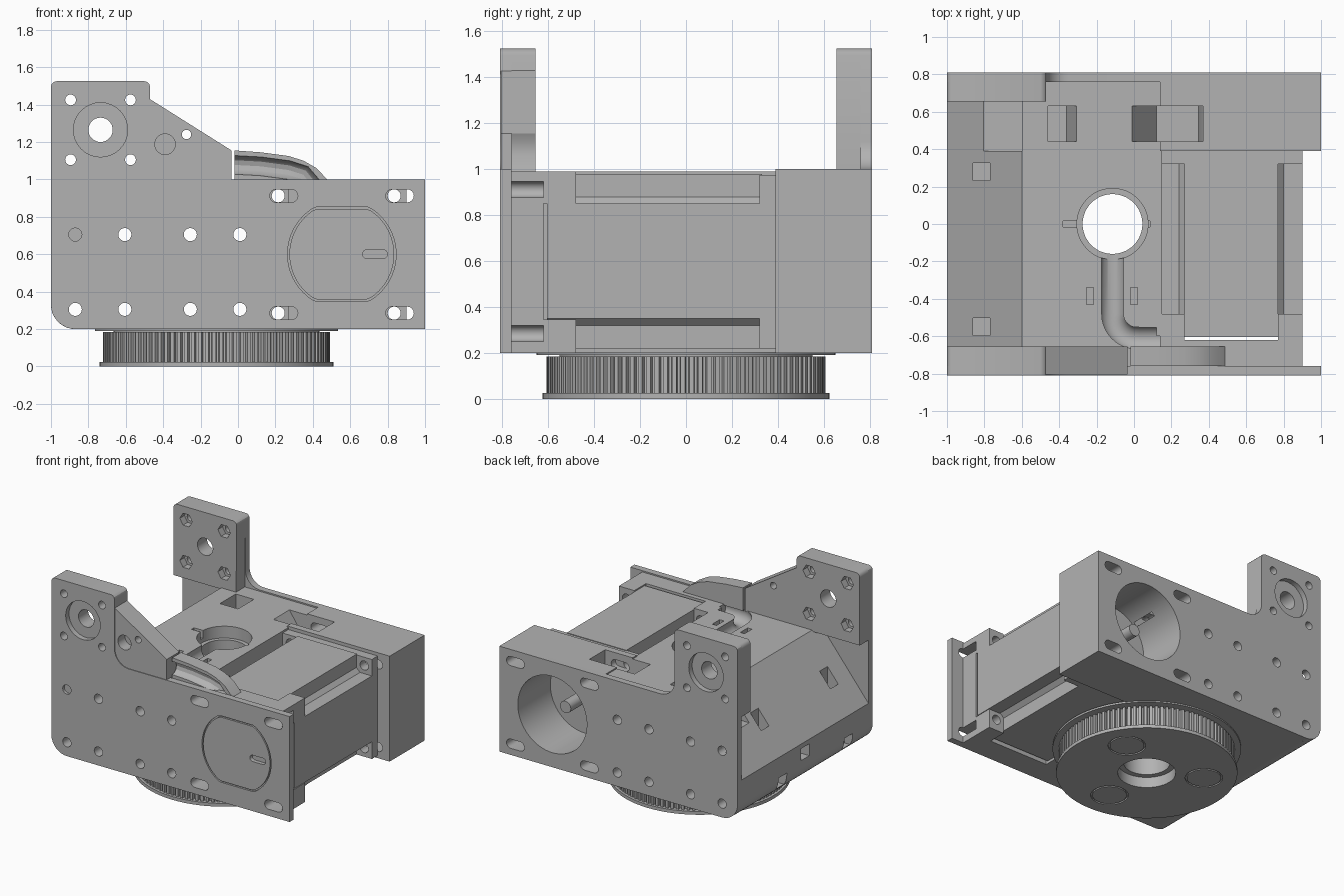
import bpy, bmesh, math
from mathutils import Vector

if "Cube" in bpy.data.objects:
    bpy.data.objects.remove(bpy.data.objects["Cube"])

grey = bpy.data.materials.new("printed grey")
grey.use_nodes = True
COLOUR = (0.45, 0.45, 0.45, 1)
grey.diffuse_color = COLOUR
grey.node_tree.nodes["Principled BSDF"].inputs["Base Color"].default_value = COLOUR


# ---------- helpers ----------
def add(name, bm):
    bmesh.ops.recalc_face_normals(bm, faces=bm.faces)
    mesh = bpy.data.meshes.new(name)
    bm.to_mesh(mesh)
    bm.free()
    mesh.materials.append(grey)
    obj = bpy.data.objects.new(name, mesh)
    bpy.context.collection.objects.link(obj)
    return obj


def prism(name, pts, a, b, axis="y"):
    """Extrude a 2D outline from a to b along an axis."""
    place = {"x": lambda u, v, w: (w, u, v),
             "y": lambda u, v, w: (u, w, v),
             "z": lambda u, v, w: (u, v, w)}[axis]
    bm = bmesh.new()
    low = [bm.verts.new(place(u, v, a)) for u, v in pts]
    high = [bm.verts.new(place(u, v, b)) for u, v in pts]
    bm.faces.new(low)
    bm.faces.new(high)
    n = len(pts)
    for i in range(n):
        j = (i + 1) % n
        bm.faces.new((low[i], low[j], high[j], high[i]))
    return add(name, bm)


def rect(u0, u1, v0, v1):
    return [(u0, v0), (u1, v0), (u1, v1), (u0, v1)]


def box(name, x0, x1, y0, y1, z0, z1):
    return prism(name, rect(x0, x1, y0, y1), z0, z1, "z")


def arc(u, v, r, start, end, n=8):
    angles = [math.radians(start + (end - start) * i / n) for i in range(n + 1)]
    return [(u + r * math.cos(t), v + r * math.sin(t)) for t in angles]


def circle(u, v, r, n=32):
    return arc(u, v, r, 0, 360, n)[:-1]


def slot(u0, u1, v, r):
    return arc(u1, v, r, -90, 90) + arc(u0, v, r, 90, 270)


def tube(name, path, r, n=12):
    """Sweep a round section along a path."""
    path = [Vector(p) for p in path]
    bm = bmesh.new()
    rings = []
    for i, p in enumerate(path):
        d = (path[min(i + 1, len(path) - 1)] - path[max(i - 1, 0)]).normalized()
        side = d.cross(Vector((0, 0, 1)) if abs(d.z) < .9 else Vector((0, 1, 0))).normalized()
        up = side.cross(d)
        rings.append([bm.verts.new(p + side * u + up * v) for u, v in circle(0, 0, r, n)])
    for a, b in zip(rings, rings[1:]):
        for i in range(n):
            j = (i + 1) % n
            bm.faces.new((a[i], a[j], b[j], b[i]))
    bm.faces.new(rings[0])
    bm.faces.new(rings[-1])
    return add(name, bm)


def cut(targets, cutter):
    """Subtract a cutter from the given parts, then discard it."""
    cutter.hide_render = True
    for t in targets:
        bpy.context.view_layer.objects.active = t
        mod = t.modifiers.new("cut", "BOOLEAN")
        mod.operation = "DIFFERENCE"
        mod.solver = "EXACT"
        mod.object = cutter
        bpy.ops.object.modifier_apply(modifier=mod.name)
    bpy.data.objects.remove(cutter)


def engrave(target, u, v, r, a, b, axis):
    ring = prism("ring", circle(u, v, r), a, b, axis)
    cut([ring], prism("core", circle(u, v, r - .012), a - .1, b + .1, axis))
    cut([target], ring)


# ---------- side plates and upright ears ----------
plate_outline = (arc(-.87, .33, .13, 180, 270) + [(1, .2), (1, 1)]
                 + arc(-.35, 1.12, .12, 270, 180)
                 + arc(-.5, 1.495, .03, 0, 90, 3) + arc(-.97, 1.495, .03, 90, 180, 3))
ear_outline = ([(-1, .98), (-.475, .98)]
               + arc(-.5, 1.495, .03, 0, 90, 3) + arc(-.97, 1.495, .03, 90, 180, 3))
plates, ears = [], []
for word, s in (("front", -1), ("rear", 1)):
    plates.append(prism(word + "_plate", plate_outline, s * .76, s * .81))
    ears.append(prism(word + "_ear", ear_outline, s * .655, s * .76))
    pair = [plates[-1], ears[-1]]
    cut(pair, prism("c", circle(-.735, 1.265, .065), s * .5, s * .9))
    cut(pair[:1], prism("c", circle(-.735, 1.265, .145), s * .77, s * .9))
    for dx in (-.16, .16):
        for dz in (-.16, .16):
            cut(pair, prism("c", circle(-.735 + dx, 1.265 + dz, .029, 16), s * .5, s * .9))
            cut(pair[1:], prism("c", circle(-.735 + dx, 1.265 + dz, .052, 6), s * .6, s * .71))
front_plate, rear_plate = plates

# ---------- main body with sloped left side ----------
body = prism("main_body", [(-.87, .2), (.14, .2), (.14, .99), (-.6, .99), (-1, .5),
                           *arc(-.87, .33, .13, 180, 262)], -.76, .76)
rear_block = box("rear_block", .14, 1, .39, .76, .2, 1)
front_block = box("front_block", .14, .9, -.76, -.62, .2, .99)
cut([body], box("c", -1.1, -.6, .39, .655, .74, 1.2))
cut([body], prism("c", circle(-.115, 0, .16, 48), 0, 1.2, "z"))
cut([body], prism("c", circle(-.115, 0, .19, 48), .9, 1.2, "z"))
cut([body], box("c", -.38, .085, -.015, .015, .93, 1.1))

# cable groove and tie slots
groove = [(-.115, -.1, .96), (-.115, -.48, .96)]
groove += [(x, y, .96) for x, y in arc(.015, -.48, .13, 190, 260)]
groove += [(.03, -.61, .96), (.2, -.61, .96)]
cut([body], tube("c", groove, .066, 16))
for x in (-.235, 0):
    cut([body], box("c", x - .018, x + .018, -.43, -.34, .85, 1.1))

# ramped pockets in the rear top
for x0, x1, x2 in ((-.03, .12, .37), (-.3, -.36, -.46)):
    cut([body, rear_block], prism("c", [(x0, 1.02), (x1, .8), (x2, .8), (x2, 1.02)], .44, .63))

# nut pockets in the slope and left wall
for y in (.28, -.55):
    cut([body], box("c", -.86, -.77, y - .047, y + .047, .58, 1.1))
for y, z in ((.27, .3), (0, .42), (-.52, .3)):
    cut([body], box("c", -1.1, -.93, y - .05, y + .05, z - .045, z + .045))

# cross bolts through the width
for x in (-.605, -.255, .01):
    for z in (.305, .705):
        cut([body, *plates], prism("c", circle(x, z, .035, 20), -1, 1))
cut([body, *plates], prism("c", circle(-.87, .305, .035, 20), -1, 1))
for y0, y1 in ((-1, -.79), (.73, 1)):
    cut([body, *plates], prism("c", circle(-.87, .705, .035, 20), y0, y1))

# ---------- motor ----------
core = []
for sx, sz, a, b in ((1, -1, 270, 360), (1, 1, 0, 90), (-1, 1, 90, 180), (-1, -1, 180, 270)):
    step = [(.25, .38), (.25, .28), (.28, .25), (.38, .25)]
    step = [(.52 + sx * u, .6 + sz * v) for u, v in step]
    core += step if sx * sz < 0 else step[::-1]
motor = prism("motor", core, -.605, .33)
flange = box("motor_flange", .14, .9, .32, .39, .22, .975)
corners = []
for x0, x1 in ((.14, .27), (.77, .9)):
    for z0, z1 in ((.2, .345), (.85, .99)):
        corners.append(box("motor_corner_mount", x0, x1, -.62, -.48, z0, z1))
bay_wall = box("bay_wall", .12, .15, -.6, .39, .2, .99)
shaft = prism("motor_shaft", circle(.55, .6, .045), .3, .66)

# motor slots in both plates
for x in (.25, .87):
    for z in (.285, .912):
        cut([front_plate, front_block, rear_plate, rear_block],
            prism("c", slot(x - .045, x + .035, z, .035), -1, 1))
        cut([flange, *corners], prism("c", circle(x - .035, z, .035, 20), -1, 1))
cut([rear_plate, rear_block], prism("c", circle(.555, .6, .29, 64), .42, 1))

# round panel line and slot on the front plate
def flat_circle(r, h):
    return [(u, min(max(v, .6 - h), .6 + h)) for u, v in circle(.555, .6, r, 64)]


ring = prism("ring", flat_circle(.29, .252), -.9, -.795)
cut([ring], prism("core", flat_circle(.28, .242), -1, -.5))
cut([front_plate], ring)
cut([front_plate], prism("c", slot(.69, .775, .6, .024), -.9, -.78))

# ---------- front bracket and cable cover ----------
bracket = prism("bracket", [(-.48, .98), (-.035, .98), (-.035, 1.155), (-.48, 1.435)], -.805, -.655)
cut([bracket], prism("c", circle(-.39, 1.188, .055), -.9, -.72))
cut([bracket], prism("c", circle(-.275, 1.24, .025, 16), -.9, -.5))
cover_top = [(-.02, 1.155), (.12, 1.145), (.27, 1.125), (.35, 1.1), (.42, 1.06), (.495, .98)]
cover = prism("cable_cover", [(-.02, .98)] + cover_top[::-1], -.76, -.655)
cut([cover], tube("c", [(x - .04 * (i > 3) - .05 * (i == 0), -.76, z - .075)
                        for i, (x, z) in enumerate(cover_top)], .05))

# ---------- toothed turntable pulley ----------
CX, TEETH = -.115, 100
teeth = []
for i in range(TEETH):
    for offset, r in ((0, .585), (.3, .585), (.4, .607), (.9, .607)):
        t = 2 * math.pi * (i + offset) / TEETH
        teeth.append((CX + r * math.cos(t), r * math.sin(t)))
pulley = prism("pulley_teeth", teeth, .02, .185, "z")
rim = prism("pulley_rim", circle(CX, 0, .625, 96), 0, .025, "z")
seat = prism("bearing_seat", circle(CX, 0, .55, 64), .18, .2, "z")
ledge = prism("bearing_ledge", circle(CX, 0, .65, 96), .19, .205, "z")
cut([pulley, rim, seat, ledge], prism("c", circle(CX, 0, .16, 48), -.1, .5, "z"))
cut([pulley, rim], prism("c", circle(CX, 0, .2, 48), -.1, .08, "z"))
for angle in (30, 150, 270):
    t = math.radians(angle)
    engrave(rim, CX + .4 * math.cos(t), .4 * math.sin(t), .13, -.1, .01, "z")

# ---------- shading ----------
bpy.ops.object.select_all(action="DESELECT")
for obj in bpy.data.objects:
    if obj.type == "MESH" and grey.name in obj.data.materials:
        obj.select_set(True)
        bpy.context.view_layer.objects.active = obj
bpy.ops.object.shade_smooth_by_angle(angle=math.radians(30))
